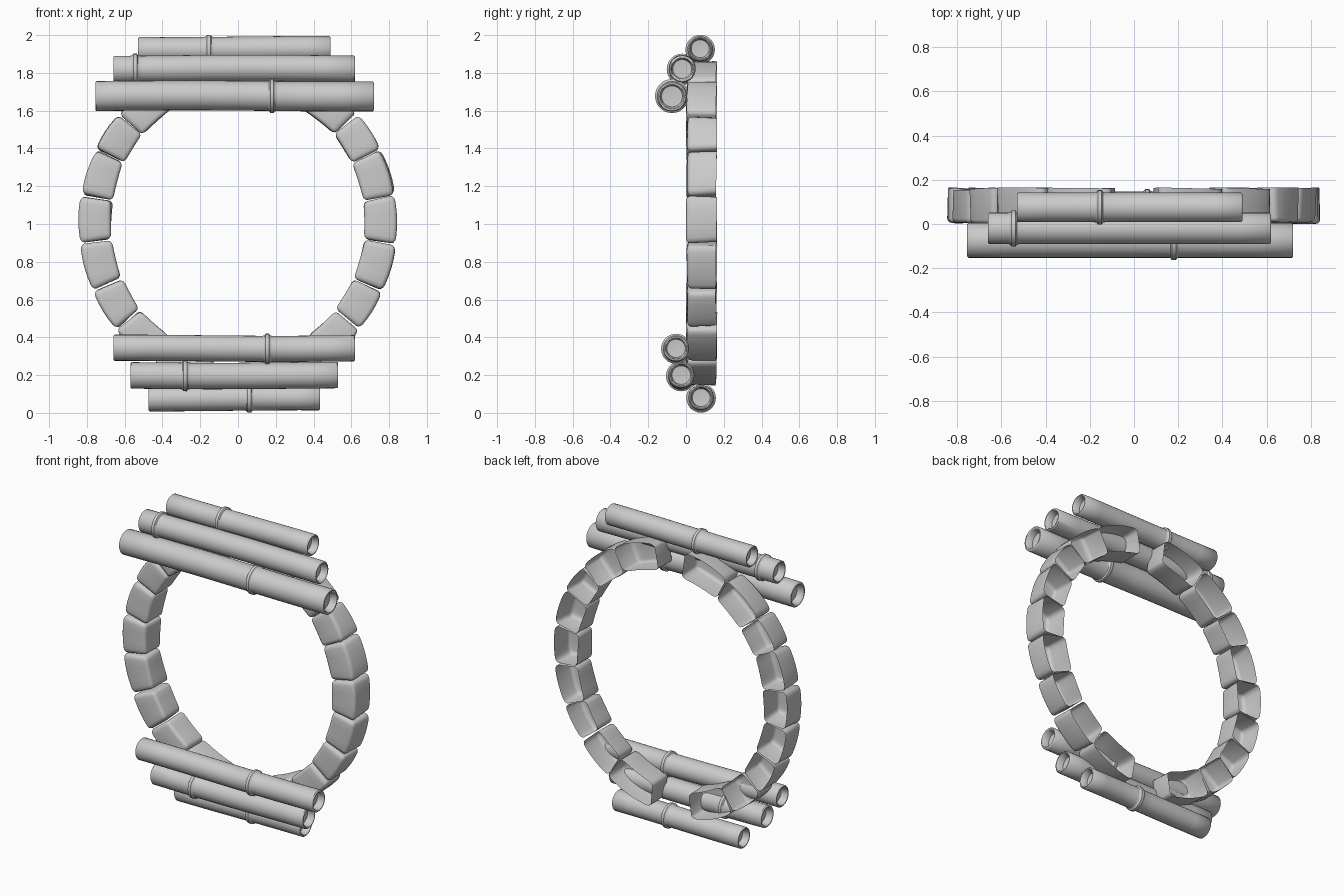
import bpy, bmesh, random
from math import sin, cos, pi, radians
from mathutils import Vector

if "Cube" in bpy.data.objects:
    bpy.data.objects.remove(bpy.data.objects["Cube"])

random.seed(4)


def finish(bm, name):
    me = bpy.data.meshes.new(name)
    bm.to_mesh(me)
    bm.free()
    ob = bpy.data.objects.new(name, me)
    bpy.context.collection.objects.link(ob)
    bpy.context.view_layer.objects.active = ob
    for o in bpy.context.selected_objects:
        o.select_set(False)
    ob.select_set(True)
    bpy.ops.object.shade_smooth_by_angle(angle=radians(45))
    return ob


# Bamboo pole: lathed profile along x, with one raised node and recessed ends
def bamboo(name, x0, x1, y, z, r, node, phase):
    ri = r * 0.78
    n = 0.011
    prof = [(x0 + .05, 0), (x0 + .045, ri * .9), (x0 + .004, ri), (x0, ri + .004),
            (x0, r - .006), (x0 + .006, r)]
    body = [(x0 + (x1 - x0) * k / 8, r) for k in range(1, 8)]
    prof += [p for p in body if p[0] < node - .04]
    prof += [(node - .025, r), (node - .015, r + .002), (node - .009, r + n),
             (node + .009, r + n), (node + .015, r + .002), (node + .025, r)]
    prof += [p for p in body if p[0] > node + .04]
    prof += [(x1 - .006, r), (x1, r - .006), (x1, ri + .004), (x1 - .004, ri),
             (x1 - .045, ri * .9), (x1 - .05, 0)]
    bm = bmesh.new()
    N = 28
    rings = []
    for x, rad in prof:
        w = .003 * sin(4 * x + phase)          # slight natural bend
        if rad == 0:
            rings.append([bm.verts.new((x, y, z + w))])
        else:
            rings.append([bm.verts.new((x, y + rad * cos(2 * pi * k / N),
                                        z + w + rad * sin(2 * pi * k / N))) for k in range(N)])
    for a, b in zip(rings, rings[1:]):
        for k in range(N):
            j = (k + 1) % N
            if len(a) == 1:
                bm.faces.new((a[0], b[j], b[k]))
            elif len(b) == 1:
                bm.faces.new((a[k], a[j], b[0]))
            else:
                bm.faces.new((a[k], a[j], b[j], b[k]))
    bmesh.ops.recalc_face_normals(bm, faces=bm.faces)
    finish(bm, name)


# Stone: curved rounded block on the oval, hollow and open at the back
def stone(name, a0, a1, side):
    bm = bmesh.new()
    bmesh.ops.create_cube(bm, size=2)
    back = [f for f in bm.faces if f.normal.y > .9]
    bmesh.ops.delete(bm, geom=back, context='FACES')
    jit = {v: Vector([random.uniform(-.006, .006) for _ in range(3)]) for v in bm.verts}
    for v in bm.verts:
        v.co += Vector((jit[v].x / .082, jit[v].y / .08, jit[v].z / .11))
    inner = [e for e in bm.edges if not e.is_boundary]
    bmesh.ops.bevel(bm, geom=inner, offset=.26, segments=3, profile=.5, affect='EDGES')
    long_edges = [e for e in bm.edges
                  if abs(e.verts[0].co.z - e.verts[1].co.z) > 1.0]
    bmesh.ops.subdivide_edges(bm, edges=long_edges, cuts=3, use_grid_fill=True)
    for v in bm.verts:
        u, d, t = v.co
        bulge = 1 + .05 * (1 - min(1, t * t))
        a = radians((a0 + a1) / 2 + t * (a1 - a0 - .6) / 2)
        rz = .78 if a > 0 else .80
        nrm = Vector((cos(a), 0, sin(a)))
        p = Vector((.757 * cos(a), .082, 1.01 + rz * sin(a))) + nrm * (u * .081 * bulge)
        p.y += d * .078
        p.x *= side
        v.co = p
    if side < 0:
        bmesh.ops.reverse_faces(bm, faces=bm.faces)
    finish(bm, name)


bounds = [-80, -57.5, -40, -24.5, -7.5, 9.5, 26.5, 41.5, 61, 83]
for side, label in ((1, "right"), (-1, "left")):
    for i, (a0, a1) in enumerate(zip(bounds, bounds[1:])):
        stone(f"{label}_stone_{i + 1}", a0, a1, side)

# Three poles at the top and three at the bottom
poles = [
    ("top_pole_upper", -.53, .49, .075, 1.925, .067, -.155),
    ("top_pole_middle", -.66, .62, -.02, 1.822, .071, -.545),
    ("top_pole_lower", -.755, .72, -.074, 1.678, .079, .18),
    ("bottom_pole_upper", -.66, .62, -.052, .342, .069, .155),
    ("bottom_pole_middle", -.57, .53, -.025, .198, .07, -.28),
    ("bottom_pole_lower", -.475, .435, .08, .078, .067, .06),
]
for i, p in enumerate(poles):
    bamboo(*p, phase=i * 1.3)
